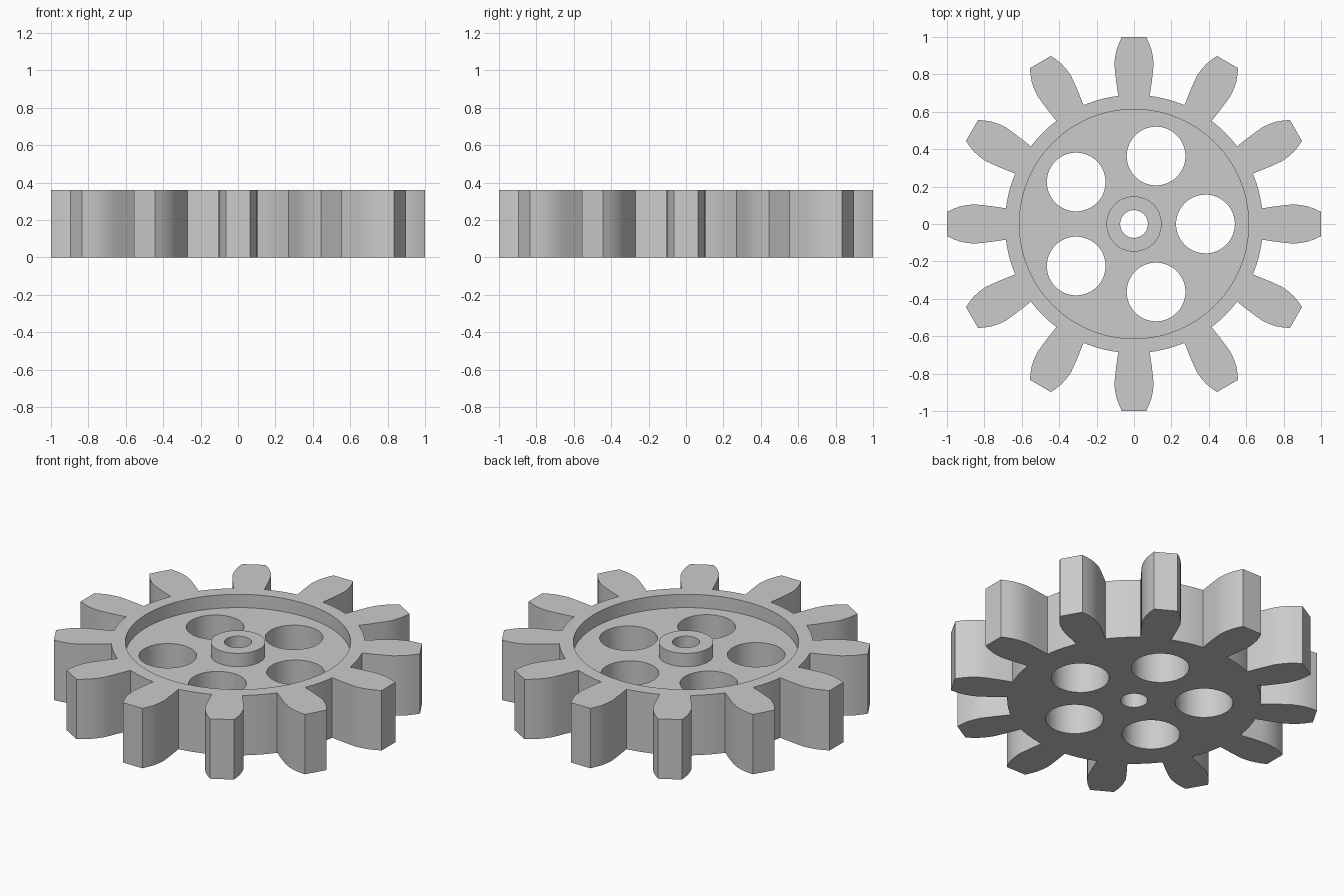
import bpy
import bmesh
from math import radians, degrees, atan2, sin, cos, tau

cube = bpy.data.objects.get("Cube")
if cube:
    bpy.data.objects.remove(cube)

TEETH, HOLES = 12, 5
HEIGHT, FLOOR = 0.36, 0.28
ROOT = 0.69
# Right flank of one tooth, root to tip: (half width, distance from centre)
FLANK = [(0.084, 0.685), (0.095, 0.76), (0.102, 0.82), (0.105, 0.855),
         (0.101, 0.895), (0.093, 0.933), (0.080, 0.968), (0.065, 1.0)]

grey = bpy.data.materials.new("plain grey")
grey.use_nodes = True
colour = (0.6, 0.6, 0.6, 1)
grey.diffuse_color = colour
grey.node_tree.nodes["Principled BSDF"].inputs["Base Color"].default_value = colour


def prism(name, outline, z0, z1):
    """Extrude a counter-clockwise outline from z0 to z1."""
    bm = bmesh.new()
    base = bm.faces.new([bm.verts.new((x, y, z0)) for x, y in outline])
    top = bmesh.ops.extrude_face_region(bm, geom=[base])["geom"]
    verts = [g for g in top if isinstance(g, bmesh.types.BMVert)]
    bmesh.ops.translate(bm, verts=verts, vec=(0, 0, z1 - z0))
    bmesh.ops.recalc_face_normals(bm, faces=bm.faces)
    mesh = bpy.data.meshes.new(name)
    bm.to_mesh(mesh)
    bm.free()
    mesh.materials.append(grey)
    obj = bpy.data.objects.new(name, mesh)
    bpy.context.collection.objects.link(obj)
    return obj


def circle(radius, cx=0, cy=0, n=64):
    return [(cx + radius * cos(tau * i / n), cy + radius * sin(tau * i / n))
            for i in range(n)]


def combine(target, tool, operation):
    """Apply a boolean and discard the tool."""
    mod = target.modifiers.new(tool.name, "BOOLEAN")
    mod.operation, mod.solver, mod.object = operation, "EXACT", tool
    bpy.context.view_layer.objects.active = target
    bpy.ops.object.modifier_apply(modifier=mod.name)
    bpy.data.objects.remove(tool)


def gear_outline():
    pitch = 360 / TEETH
    edge = degrees(atan2(*FLANK[0]))
    tooth = [(r, -w) for w, r in FLANK] + [(r, w) for w, r in reversed(FLANK)]
    # Root arc that leads to the next tooth
    steps = 6
    for i in range(1, steps):
        a = radians(edge + (pitch - 2 * edge) * i / steps)
        tooth.append((ROOT * cos(a), ROOT * sin(a)))
    points = []
    for t in range(TEETH):
        c, s = cos(radians(pitch * t)), sin(radians(pitch * t))
        points += [(x * c - y * s, x * s + y * c) for x, y in tooth]
    return points


# Toothed body with a dished upper face
gear = prism("gear_wheel", gear_outline(), 0, HEIGHT)
combine(gear, prism("recess", circle(0.613, n=96), FLOOR, HEIGHT + 0.2), "DIFFERENCE")

# Central hub and its shaft bore
combine(gear, prism("hub", circle(0.148), 0.1, HEIGHT), "UNION")
combine(gear, prism("bore", circle(0.074), -0.2, HEIGHT + 0.2), "DIFFERENCE")

# Ring of lightening holes
for i in range(HOLES):
    a = tau * i / HOLES
    outline = circle(0.157, 0.382 * cos(a), 0.382 * sin(a))
    combine(gear, prism("hole", outline, -0.2, HEIGHT + 0.2), "DIFFERENCE")

# Smooth curved walls, keep the rims and tooth corners sharp
bpy.ops.object.select_all(action="DESELECT")
gear.select_set(True)
bpy.context.view_layer.objects.active = gear
bpy.ops.object.shade_smooth_by_angle(angle=radians(30))
